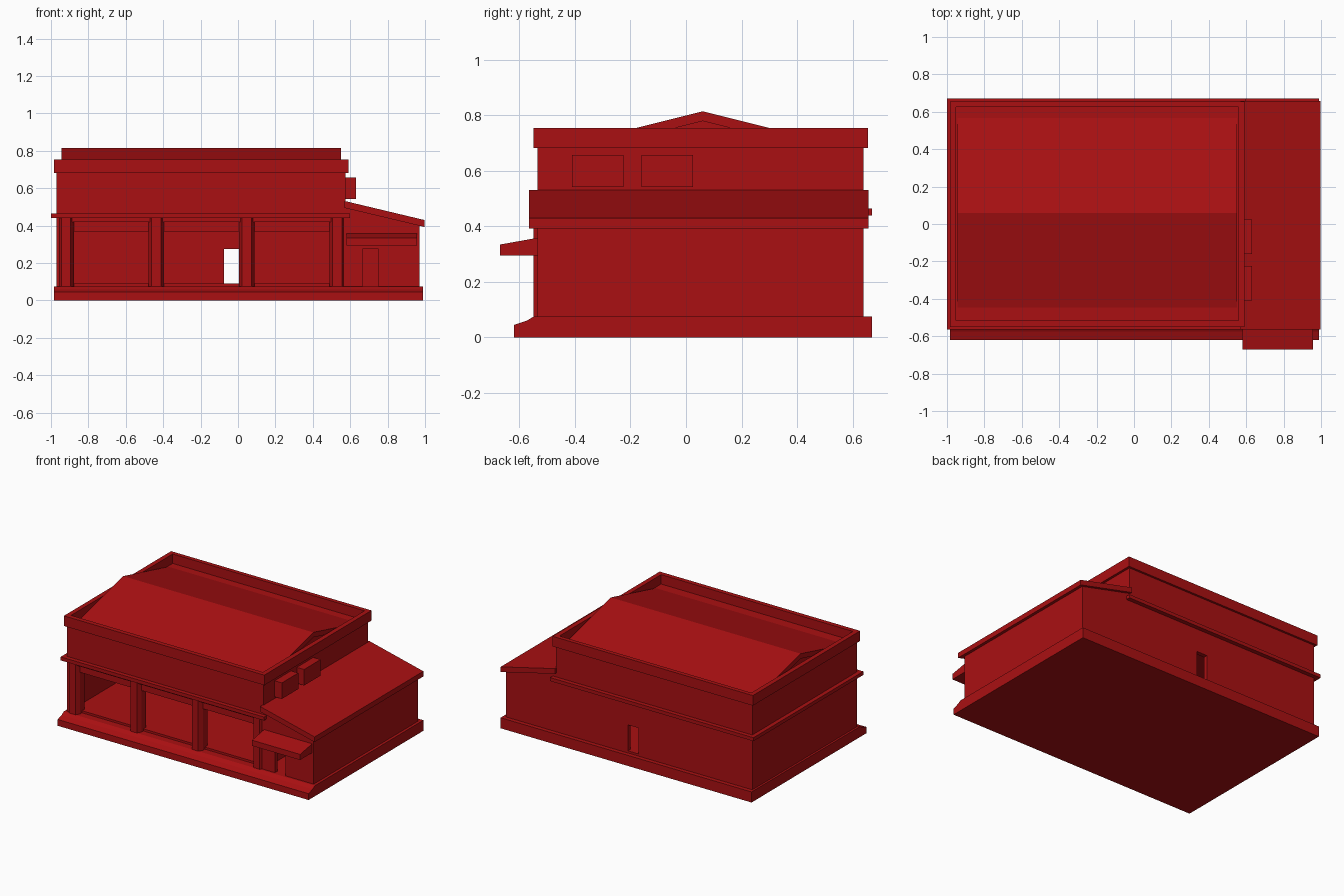
import bpy
import bmesh
from mathutils import Vector

if "Cube" in bpy.data.objects:
    bpy.data.objects.remove(bpy.data.objects["Cube"], do_unlink=True)

# One flat brick red for the whole building
RED = (0.40, 0.005, 0.006, 1.0)
red = bpy.data.materials.new("brick_red")
red.use_nodes = True
red.diffuse_color = RED
red.node_tree.nodes["Principled BSDF"].inputs["Base Color"].default_value = RED


def prism(name, profile, axis, start, end):
    """Extrude a 2D profile along x (profile is y,z), y (x,z) or z (x,y)."""
    place = {"x": lambda a, b: (start, a, b),
             "y": lambda a, b: (a, start, b),
             "z": lambda a, b: (a, b, start)}[axis]
    step = Vector([(end - start) * (axis == letter) for letter in "xyz"])
    bm = bmesh.new()
    face = bm.faces.new([bm.verts.new(place(a, b)) for a, b in profile])
    extruded = bmesh.ops.extrude_face_region(bm, geom=[face])["geom"]
    moved = [g for g in extruded if isinstance(g, bmesh.types.BMVert)]
    bmesh.ops.translate(bm, verts=moved, vec=step)
    if not face.is_valid or len(bm.faces) < len(profile) + 2:
        bm.faces.new([v for v in bm.verts if v not in moved])
    bmesh.ops.recalc_face_normals(bm, faces=bm.faces)
    mesh = bpy.data.meshes.new(name)
    bm.to_mesh(mesh)
    bm.free()
    mesh.materials.append(red)
    obj = bpy.data.objects.new(name, mesh)
    bpy.context.collection.objects.link(obj)
    return obj


def box(name, x, y, z):
    corners = [(x[0], y[0]), (x[1], y[0]), (x[1], y[1]), (x[0], y[1])]
    return prism(name, corners, "z", *z)


def wall_with_door(name, x, door, door_top, tops, y):
    """Wall facing y, with a doorway notched up from its bottom edge."""
    low = 0.075
    outline = [(x[0], low), (door[0], low), (door[0], door_top),
               (door[1], door_top), (door[1], low), (x[1], low),
               (x[1], tops[1]), (x[0], tops[0])]
    return prism(name, outline, "y", *y)


# Plinth with a sloped front apron, and the hall floor
prism("plinth", [(-0.62, 0), (-0.62, 0.045), (-0.575, 0.06), (-0.55, 0.075),
                 (0.67, 0.075), (0.67, 0)], "x", -0.985, 0.99)
box("hall_floor", (-0.96, 0.56), (-0.50, 0.639), (0.07, 0.09))

# Ground floor hall, open at the front
box("hall_left_wall", (-0.97, -0.94), (-0.535, 0.64), (0.075, 0.45))
box("hall_partition", (0.545, 0.575), (-0.535, 0.64), (0.075, 0.45))
wall_with_door("hall_back_wall", (-0.97, 0.575), (-0.075, 0.01), 0.275,
               (0.45, 0.45), (0.61, 0.64))
box("front_lintel", (-0.95, 0.56), (-0.52, -0.48), (0.37, 0.45))

# Four chamfered columns along the front
for i in range(4):
    c = -0.92 + i * 0.4835
    prism(f"front_column_{i + 1}",
          [(c - 0.025, -0.55), (c + 0.025, -0.55), (c + 0.042, -0.52),
           (c + 0.042, -0.47), (c - 0.042, -0.47), (c - 0.042, -0.52)],
          "z", 0.07, 0.445)

# Cornice band and upper storey
box("middle_cornice", (-1.0, 0.6), (-0.565, 0.67), (0.44, 0.465))
box("upper_storey", (-0.97, 0.575), (-0.535, 0.64), (0.42, 0.688))

# Parapet rim around the roof
outer_x, outer_y = (-0.985, 0.592), (-0.55, 0.655)
inner_x, inner_y = (-0.952, 0.558), (-0.517, 0.625)
top = (0.683, 0.755)
box("parapet_front", outer_x, (outer_y[0], inner_y[0]), top)
box("parapet_back", outer_x, (inner_y[1], outer_y[1]), top)
box("parapet_left", (outer_x[0], inner_x[0]), inner_y, top)
box("parapet_right", (inner_x[1], outer_x[1]), inner_y, top)

# Shallow gable roof with overhanging ends
prism("gable_roof", [(-0.51, 0.672), (0.06, 0.815), (0.62, 0.675),
                     (0.50, 0.67), (0.06, 0.78), (-0.38, 0.67)],
      "x", -0.945, 0.55)
prism("gable_core", [(-0.40, 0.67), (0.06, 0.785), (0.52, 0.67)],
      "x", -0.90, 0.505)

# Side wing with a lean-to roof
wall_with_door("wing_front_wall", (0.57, 0.97), (0.665, 0.75), 0.275,
               (0.505, 0.41), (-0.535, -0.505))
prism("wing_back_wall", [(0.57, 0.075), (0.97, 0.075), (0.97, 0.41),
                         (0.57, 0.505)], "y", 0.61, 0.64)
box("wing_side_wall", (0.94, 0.97), (-0.535, 0.64), (0.075, 0.41))
prism("wing_roof", [(0.57, 0.495), (0.998, 0.393), (0.998, 0.43),
                    (0.57, 0.532)], "y", -0.565, 0.658)

# Entrance canopy on the wing
prism("entrance_canopy", [(-0.67, 0.295), (-0.67, 0.335), (-0.53, 0.36),
                          (-0.53, 0.295)], "x", 0.58, 0.958)

# Two boxes projecting from the upper side wall
for i, y in enumerate((-0.41, -0.16)):
    box(f"side_window_box_{i + 1}", (0.57, 0.632), (y, y + 0.185),
        (0.543, 0.657))
